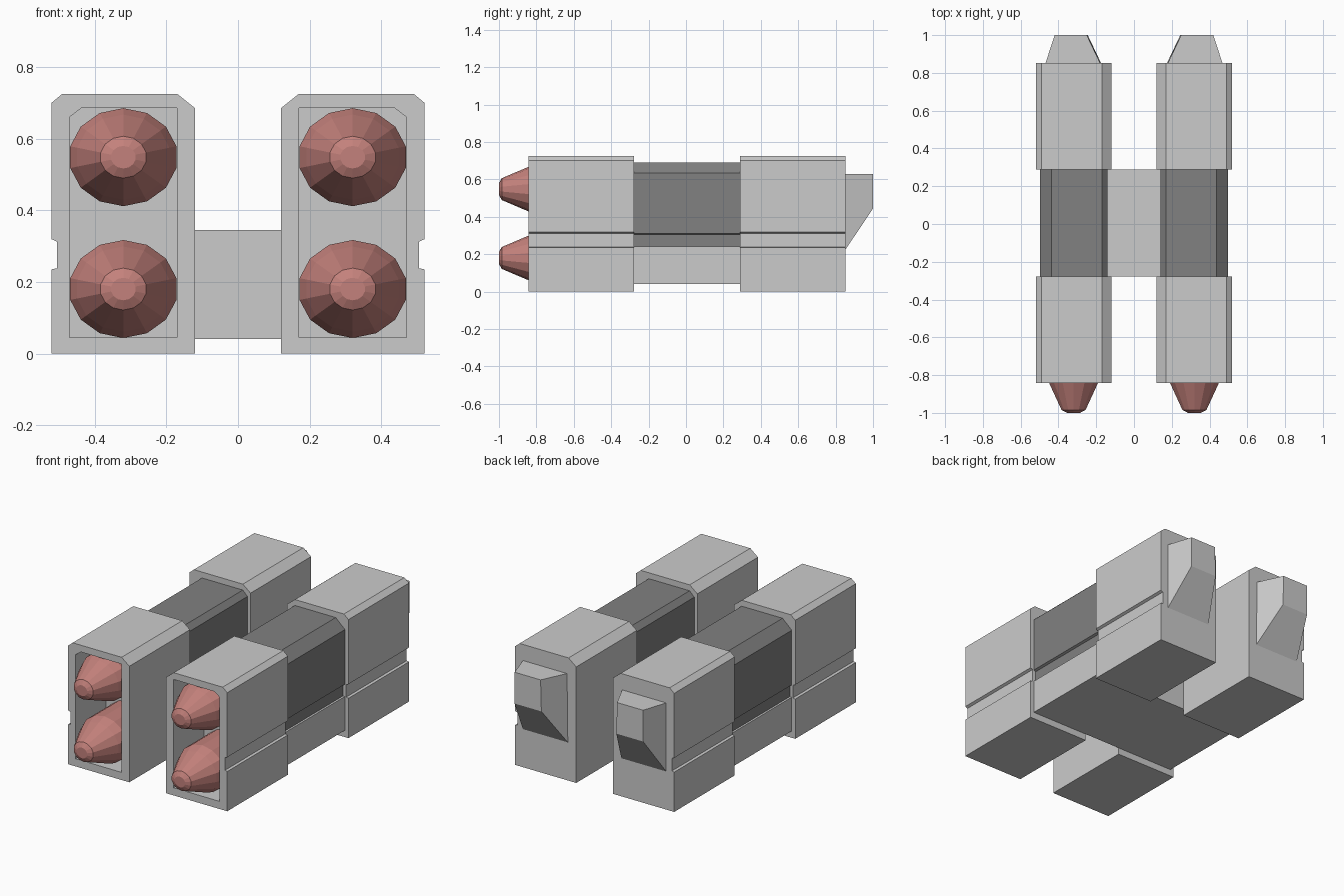
import bpy, bmesh, math

if "Cube" in bpy.data.objects:
    bpy.data.objects.remove(bpy.data.objects["Cube"])


def material(name, rgb):
    m = bpy.data.materials.new(name)
    m.diffuse_color = (*rgb, 1)
    m.use_nodes = True
    m.node_tree.nodes["Principled BSDF"].inputs["Base Color"].default_value = m.diffuse_color
    return m


DARK = material("dark_grey", (0.22, 0.22, 0.22))
RED = material("dull_red", (0.55, 0.22, 0.2))


def loft(name, rings, mat=None):
    """Closed flat-faced solid through rings of equal point count."""
    bm = bmesh.new()
    loops = [[bm.verts.new(p) for p in ring] for ring in rings]
    n = len(loops[0])
    for a, b in zip(loops, loops[1:]):
        for i in range(n):
            j = (i + 1) % n
            bm.faces.new((a[i], a[j], b[j], b[i]))
    bm.faces.new(loops[0])
    bm.faces.new(loops[-1])
    bmesh.ops.recalc_face_normals(bm, faces=bm.faces)
    me = bpy.data.meshes.new(name)
    bm.to_mesh(me)
    bm.free()
    ob = bpy.data.objects.new(name, me)
    bpy.context.collection.objects.link(ob)
    if mat:
        me.materials.append(mat)
    return ob


def extrude(name, profile, y0, y1, side=1, mat=None):
    """Extrude an (x, z) profile along y; side=-1 mirrors it."""
    return loft(name, [[(side * x, y, z) for x, z in profile] for y in (y0, y1)], mat)


# Cross-sections for the +x side
POD = [(0.12, 0), (0.52, 0), (0.52, 0.235), (0.505, 0.238), (0.505, 0.312),
       (0.52, 0.319), (0.52, 0.70), (0.49, 0.725), (0.17, 0.725), (0.12, 0.685)]
OPENING = [(0.17, 0.045), (0.47, 0.045), (0.47, 0.66), (0.437, 0.685), (0.17, 0.685)]
WAIST = [(0.14, 0.24), (0.485, 0.24), (0.485, 0.305), (0.497, 0.312), (0.497, 0.635),
         (0.437, 0.69), (0.17, 0.69), (0.14, 0.66)]
F0, F1, B0, B1 = -0.843, -0.277, 0.288, 0.853
RECESS = -0.56


def missile(name, cx, cz):
    n = 14
    rings = []
    for y, r in ((-1.0, 0.035), (-0.985, 0.065), (-0.843, 0.132),
                 (-0.79, 0.152), (RECESS + 0.01, 0.152)):
        ring = []
        for i in range(n):
            a = math.pi / 2 + math.tau * i / n
            ring.append((cx + r * math.cos(a), y, cz + 0.9 * r * math.sin(a)))
        rings.append(ring)
    return loft(name, rings, RED)


for s, label in ((1, "right"), (-1, "left")):
    # Front pod with hollow mouth
    pod = extrude(f"front_pod_{label}", POD, F0, F1, s)
    cutter = extrude("mouth_cutter", OPENING, F0 - 0.1, RECESS, s)
    cutter.hide_render = True
    mod = pod.modifiers.new("mouth", 'BOOLEAN')
    mod.operation = 'DIFFERENCE'
    mod.solver = 'EXACT'
    mod.object = cutter
    bpy.context.view_layer.objects.active = pod
    bpy.ops.object.modifier_apply(modifier=mod.name)
    bpy.data.objects.remove(cutter)

    # Rear pod and dark waist between the pods
    extrude(f"rear_pod_{label}", POD, B0, B1, s)
    extrude(f"waist_{label}", WAIST, F1, B0, s, DARK)

    # Tapered tail block
    base = [(0.175, 0.225), (0.468, 0.225), (0.468, 0.63), (0.18, 0.63)]
    tip = [(0.245, 0.445), (0.42, 0.445), (0.42, 0.63), (0.25, 0.63)]
    loft(f"tail_{label}", [[(s * x, y, z) for x, z in ring]
                           for ring, y in ((base, B1), (tip, 1.0))])

    # Two stacked missiles
    for cz, level in ((0.548, "upper"), (0.18, "lower")):
        missile(f"missile_{level}_{label}", s * 0.32, cz)

# Base plate with raised centre bridge
half = [(0.497, 0.04), (0.497, 0.24), (0.14, 0.24), (0.14, 0.345)]
extrude("bridge", half + [(-x, z) for x, z in reversed(half)], F1, B0)
